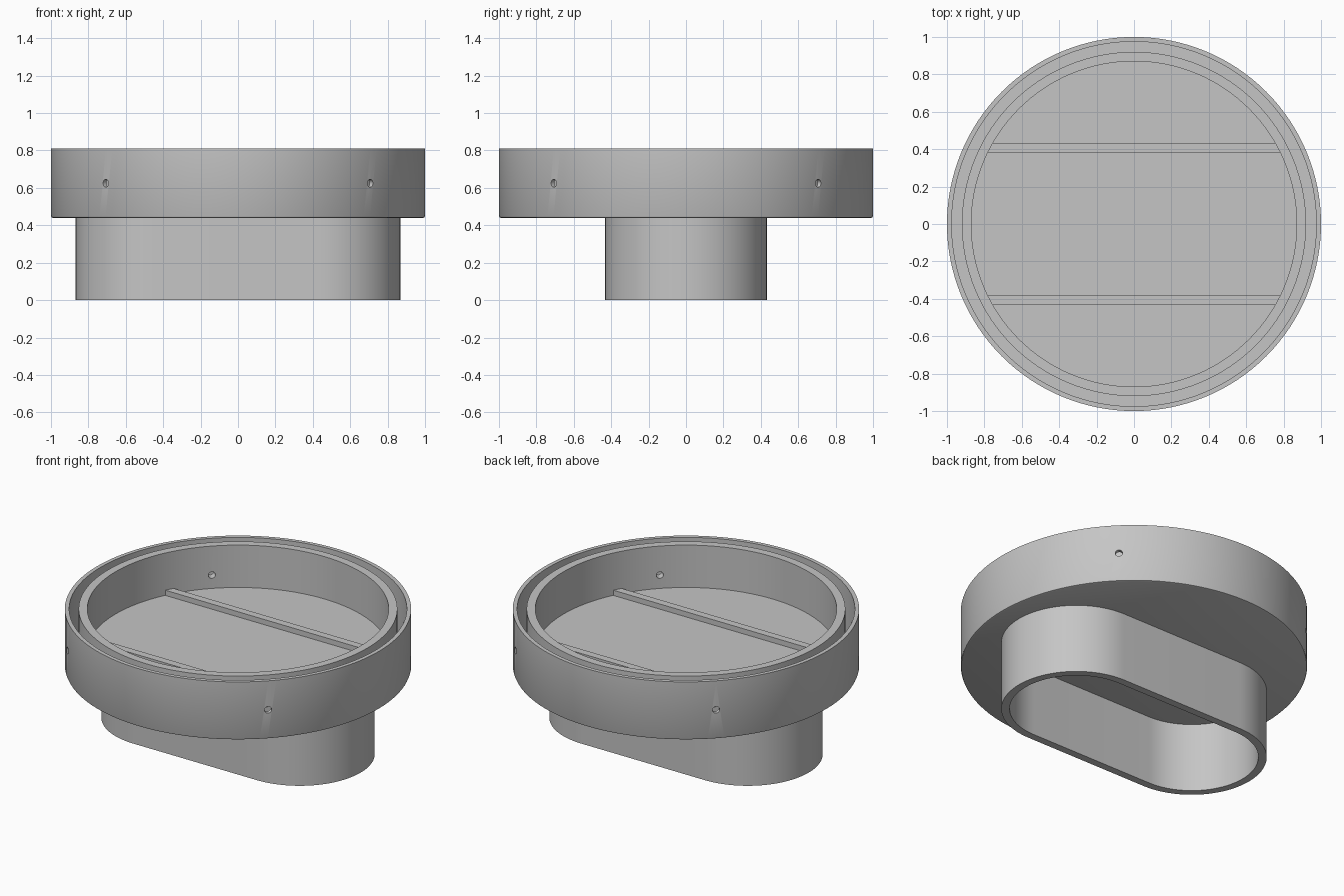
import bpy, bmesh, math
from mathutils import Matrix

cube = bpy.data.objects.get("Cube")
if cube:
    bpy.data.objects.remove(cube)

grey = bpy.data.materials.new("plain grey")
grey.use_nodes = True
color = (0.56, 0.56, 0.56, 1)
grey.diffuse_color = color
grey.node_tree.nodes["Principled BSDF"].inputs["Base Color"].default_value = color

SEGS = 128
RIM, UNDER, FLOOR = 0.81, 0.44, 0.54
WELL = 0.87


def finish(name, bm):
    bmesh.ops.recalc_face_normals(bm, faces=bm.faces[:])
    mesh = bpy.data.meshes.new(name)
    bm.to_mesh(mesh)
    bm.free()
    mesh.materials.append(grey)
    obj = bpy.data.objects.new(name, mesh)
    bpy.context.collection.objects.link(obj)
    return obj


def smooth(obj):
    bpy.ops.object.select_all(action='DESELECT')
    obj.select_set(True)
    bpy.context.view_layer.objects.active = obj
    bpy.ops.object.shade_smooth_by_angle(angle=math.radians(30))


def lathe(name, profile):
    bm = bmesh.new()
    verts = [bm.verts.new((r, 0, z)) for r, z in profile]
    edges = [bm.edges.new(pair) for pair in zip(verts, verts[1:])]
    bmesh.ops.spin(bm, geom=verts + edges, axis=(0, 0, 1), cent=(0, 0, 0),
                   angle=math.tau, steps=SEGS, use_duplicate=False)
    bmesh.ops.remove_doubles(bm, verts=bm.verts[:], dist=0.0001)
    return finish(name, bm)


def stadium(radius, half, z):
    points = []
    for side in (1, -1):
        for i in range(49):
            a = math.pi * i / 48 - math.pi / 2
            points.append((side * (half + radius * math.cos(a)),
                           side * radius * math.sin(a), z))
    return points


# Round tray: outer lip, seal groove, inner wall and floor
tray = lathe("round_tray", [
    (0, UNDER), (0.99, UNDER), (0.997, UNDER + 0.003), (1, UNDER + 0.01),
    (1, RIM), (0.975, RIM), (0.975, 0.5), (0.92, 0.5), (0.92, RIM),
    (WELL, RIM), (WELL, FLOOR), (0, FLOOR)])

# Four screw holes on the diagonals, drilled through both walls
bm = bmesh.new()
for angle in (45, 135, 225, 315):
    place = (Matrix.Rotation(math.radians(angle), 4, 'Z')
             @ Matrix.Translation((0.95, 0, 0.625))
             @ Matrix.Rotation(math.pi / 2, 4, 'Y'))
    bmesh.ops.create_cone(bm, cap_ends=True, segments=24, radius1=0.021,
                          radius2=0.021, depth=0.3, matrix=place)
drill = finish("hole_cutter", bm)
drill.hide_render = True
drill.hide_set(True)
cut = tray.modifiers.new("screw_holes", 'BOOLEAN')
cut.operation = 'DIFFERENCE'
cut.solver = 'EXACT'
cut.object = drill
bpy.context.view_layer.objects.active = tray
bpy.ops.object.modifier_apply(modifier=cut.name)
bpy.data.objects.remove(drill)
smooth(tray)

# Hollow oblong foot beneath the tray
bm = bmesh.new()
loops = [[bm.verts.new(p) for p in stadium(r, 0.435, z)]
         for r, z in ((0.433, UNDER), (0.433, 0), (0.385, 0), (0.385, UNDER))]
for upper, lower in zip(loops, loops[1:]):
    for i in range(len(upper)):
        j = (i + 1) % len(upper)
        bm.faces.new((upper[i], upper[j], lower[j], lower[i]))
smooth(finish("oblong_foot", bm))

# Two low ribs across the floor, ending on the round wall
for side, name in ((-1, "front_rib"), (1, "back_rib")):
    bm = bmesh.new()
    outline = [(sx * math.sqrt(WELL ** 2 - y ** 2), side * y)
               for y, sx in ((0.383, -1), (0.383, 1), (0.431, 1), (0.431, -1))]
    base = bm.faces.new([bm.verts.new((x, y, FLOOR)) for x, y in outline])
    top = bmesh.ops.extrude_face_region(bm, geom=[base])["geom"]
    bmesh.ops.translate(bm, vec=(0, 0, 0.033),
                        verts=[v for v in top if isinstance(v, bmesh.types.BMVert)])
    finish(name, bm)
